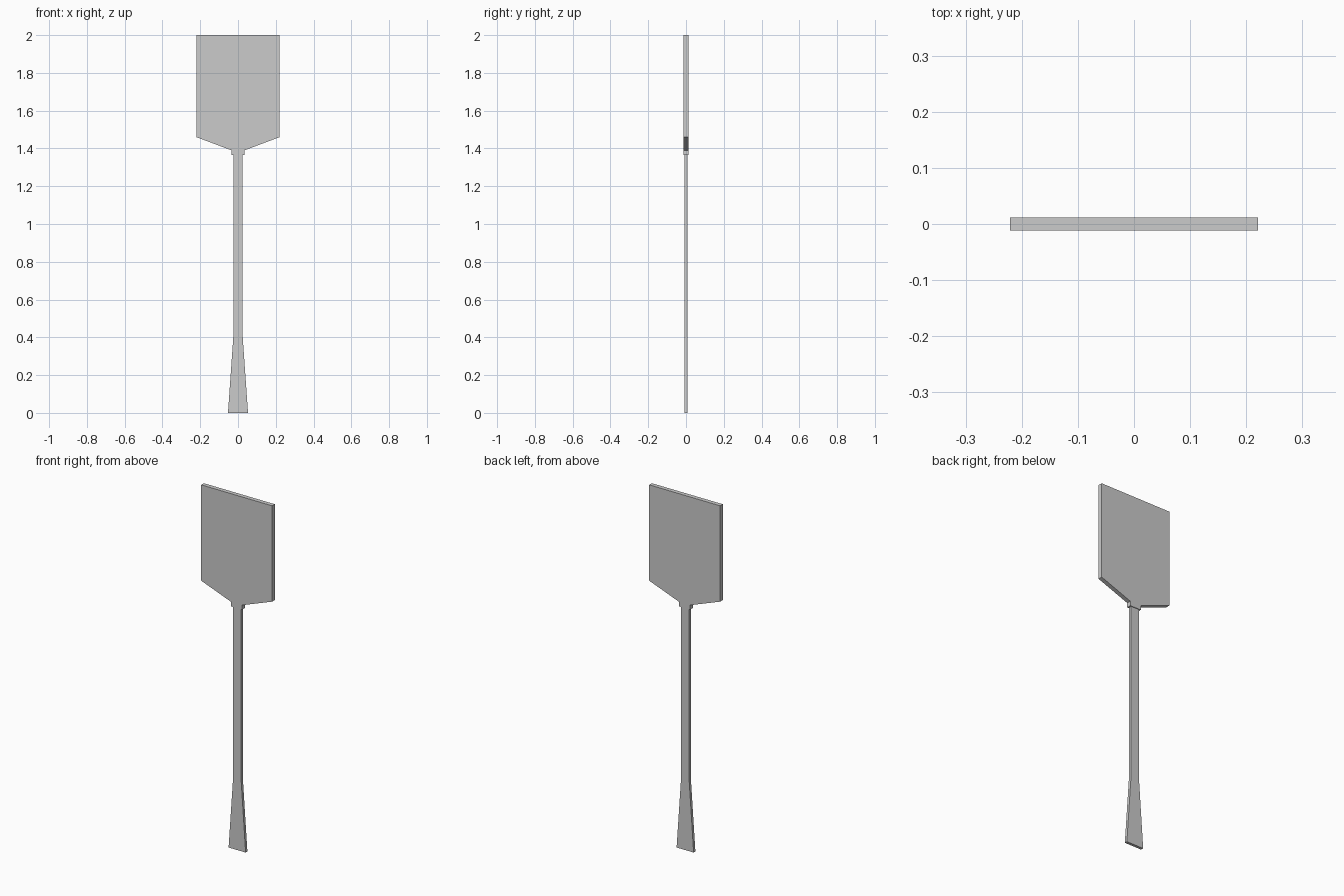
import bpy, bmesh
from mathutils import Vector

if "Cube" in bpy.data.objects:
    bpy.data.objects.remove(bpy.data.objects["Cube"])


def flat_plate(name, half_profile, thickness):
    """Mirror a right-hand (x, z) outline, listed bottom to top, and extrude it along y."""
    outline = half_profile + [(-x, z) for x, z in reversed(half_profile)]
    bm = bmesh.new()
    face = bm.faces.new([bm.verts.new((x, -thickness / 2, z)) for x, z in outline])
    result = bmesh.ops.extrude_face_region(bm, geom=[face])
    verts = [g for g in result["geom"] if isinstance(g, bmesh.types.BMVert)]
    bmesh.ops.translate(bm, verts=verts, vec=Vector((0, thickness, 0)))
    bmesh.ops.recalc_face_normals(bm, faces=bm.faces)
    mesh = bpy.data.meshes.new(name)
    bm.to_mesh(mesh)
    bm.free()
    obj = bpy.data.objects.new(name, mesh)
    bpy.context.collection.objects.link(obj)
    return obj


# Long shaft with a flared grip at the bottom
flat_plate("handle", [(0.053, 0), (0.025, 0.4), (0.025, 1.365)], 0.016)

# Wide blade with sloped shoulders and a short collar
flat_plate("blade", [(0.034, 1.365), (0.034, 1.39), (0.221, 1.46), (0.221, 2.0)], 0.024)
